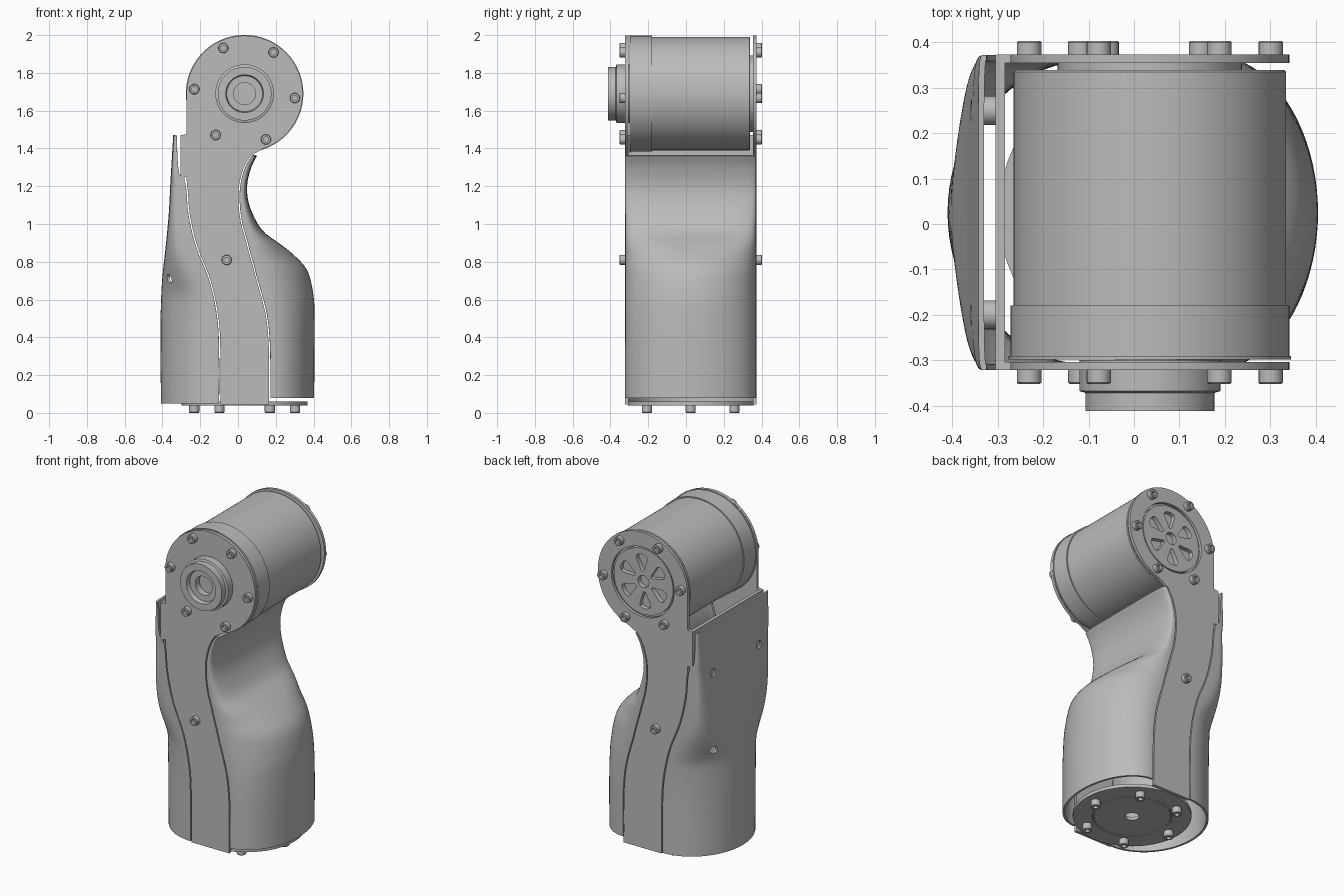
import bpy, bmesh, math
from mathutils import Vector

cube = bpy.data.objects.get("Cube")
if cube:
    bpy.data.objects.remove(cube)

grey = bpy.data.materials.new("machined grey")
grey.use_nodes = True
grey.diffuse_color = (0.5, 0.5, 0.5, 1)
grey.node_tree.nodes["Principled BSDF"].inputs["Base Color"].default_value = (0.5, 0.5, 0.5, 1)

CX, CZ = 0.035, 1.69          # motor axis
YM, HALF = 0.025, 0.347       # middle and half depth of the arm


def activate(ob):
    bpy.ops.object.select_all(action='DESELECT')
    ob.select_set(True)
    bpy.context.view_layer.objects.active = ob


def finish(ob):
    ob.data.materials.clear()
    ob.data.materials.append(grey)
    activate(ob)
    bpy.ops.object.shade_smooth_by_angle(angle=math.radians(35))
    return ob


def new_object(name, bm):
    me = bpy.data.meshes.new(name)
    bm.to_mesh(me)
    bm.free()
    ob = bpy.data.objects.new(name, me)
    bpy.context.collection.objects.link(ob)
    return ob


def lathe(name, profile, origin, axis, seg=64):
    """Spin (radius, height) points around an axis through origin."""
    bm = bmesh.new()
    verts = [bm.verts.new((r, 0, h)) for r, h in profile]
    edges = [bm.edges.new(p) for p in zip(verts, verts[1:])]
    bmesh.ops.spin(bm, geom=verts + edges, axis=(0, 0, 1), cent=(0, 0, 0),
                   angle=math.tau, steps=seg)
    bmesh.ops.remove_doubles(bm, verts=bm.verts, dist=1e-5)
    bmesh.ops.recalc_face_normals(bm, faces=bm.faces)
    q = Vector(axis).to_track_quat('Z', 'Y')
    for v in bm.verts:
        v.co = q @ v.co + Vector(origin)
    return finish(new_object(name, bm))


def plate(name, loops, y0, y1):
    """Flat sheet in the xz plane; loops after the first are holes."""
    cu = bpy.data.curves.new(name, 'CURVE')
    cu.dimensions, cu.fill_mode, cu.extrude = '2D', 'BOTH', (y1 - y0) / 2
    for pts in loops:
        sp = cu.splines.new('POLY')
        sp.points.add(len(pts) - 1)
        for p, (x, z) in zip(sp.points, pts):
            p.co = (x, z, 0, 1)
        sp.use_cyclic_u = True
    ob = bpy.data.objects.new(name, cu)
    bpy.context.collection.objects.link(ob)
    ob.rotation_euler.x = math.pi / 2
    ob.location.y = (y0 + y1) / 2
    activate(ob)
    bpy.ops.object.convert(target='MESH')
    return finish(bpy.context.view_layer.objects.active)


def arc(r, a0=0, a1=360, n=64, cx=CX, cz=CZ):
    return [(cx + r * math.cos(math.radians(a0 + (a1 - a0) * i / n)),
             cz + r * math.sin(math.radians(a0 + (a1 - a0) * i / n))) for i in range(n)]


def smooth(table, z, col):
    """Smooth interpolation of a table of rows (z, a, b), z rising."""
    n = len(table)
    z = min(max(z, table[0][0]), table[-1][0])
    k = max(i for i in range(n - 1) if table[i][0] <= z)

    def slope(i):
        a, b = table[max(i - 1, 0)], table[min(i + 1, n - 1)]
        return (b[col] - a[col]) / (b[0] - a[0])
    h = table[k + 1][0] - table[k][0]
    t = (z - table[k][0]) / h
    return ((2*t**3 - 3*t*t + 1) * table[k][col] + (t**3 - 2*t*t + t) * h * slope(k)
            + (3*t*t - 2*t**3) * table[k + 1][col] + (t**3 - t*t) * h * slope(k + 1))


# rows: height, seam beside the side plate, outermost x
RIGHT = [(0.08, .172, .403), (0.35, .17, .405), (0.5, .157, .405), (0.6, .135, .402),
         (0.72, .1, .38), (0.78, .085, .35), (0.85, .065, .28), (0.9, .052, .215),
         (0.95, .038, .145), (1.0, .024, .105), (1.1, .01, .06), (1.2, .012, .048),
         (1.3, .038, .07), (1.36, .072, .1)]
LEFT = [(0.05, -.1, -.408), (0.3, -.1, -.41), (0.5, -.11, -.41), (0.7, -.152, -.402),
        (0.88, -.222, -.383), (1.05, -.262, -.367), (1.22, -.28, -.358),
        (1.27, -.312, -.355), (1.47, -.325, -.343)]


def shell(name, table, start, z_lo, z_hi, n_top, rows=56, cols=40):
    """Half shell: round at the base, boxier towards the top."""
    z0, z1 = table[0][0], table[-1][0]
    bm = bmesh.new()
    grid = []
    for i in range(rows + 1):
        z = z0 + (z1 - z0) * i / rows
        seam, out = smooth(table, z, 1), smooth(table, z, 2)
        f = min(max((z - z_lo) / (z_hi - z_lo), 0), 1)
        n = 2 + (n_top - 2) * f * f * (3 - 2 * f)
        row = []
        for j in range(cols + 1):
            a = start + math.pi * j / cols
            c, s = math.cos(a), math.sin(a)
            row.append(bm.verts.new((seam + (out - seam) * abs(c) ** (2 / n),
                                     YM + math.copysign(HALF * abs(s) ** (2 / n), s), z)))
        grid.append(row)
    for a, b in zip(grid, grid[1:]):
        for j in range(cols):
            bm.faces.new((a[j], a[j + 1], b[j + 1], b[j]))
    ob = new_object(name, bm)
    mod = ob.modifiers.new("thickness", 'SOLIDIFY')
    mod.thickness, mod.offset = 0.013, -1
    activate(ob)
    bpy.ops.object.modifier_apply(modifier=mod.name)
    return ob


# Cover shells
finish(shell("scooped_cover", RIGHT, -math.pi / 2, 0.8, 1.15, 5))
flat_cover = shell("flat_cover", LEFT, math.pi / 2, 0.6, 1.15, 7)

# Screw holes through the flat cover
bm = bmesh.new()
for y in (-0.2, 0.25):
    for z in (0.71, 1.19):
        q = Vector((1, 0, 0)).to_track_quat('Z', 'Y').to_matrix().to_4x4()
        q.translation = (-0.37, y, z)
        bmesh.ops.create_cone(bm, cap_ends=True, segments=24, radius1=0.023,
                              radius2=0.023, depth=0.16, matrix=q)
cutter = new_object("hole_cutter", bm)
cutter.hide_render = True
mod = flat_cover.modifiers.new("holes", 'BOOLEAN')
mod.object, mod.operation, mod.solver = cutter, 'DIFFERENCE', 'EXACT'
activate(flat_cover)
bpy.ops.object.modifier_apply(modifier=mod.name)
bpy.data.objects.remove(cutter)
finish(flat_cover)

# Side plates of the bracket
GAP = 0.007
outline = arc(0.307, 180, -75, 72)
outline += [(smooth(RIGHT, z, 1) - GAP, z) for z in [1.36 - 1.28 * i / 40 for i in range(41)]]
outline += [(0.165, 0.045), (-0.1 + GAP, 0.045)]
outline += [(smooth(LEFT, z, 1) + GAP, z) for z in [0.08 + 1.13 * i / 36 for i in range(37)]]
outline += [(-0.272, 1.25), (-0.303, 1.25), (-0.303, 1.47), (-0.272, 1.475)]
plate("front_side_plate", [outline], -0.322, -0.304)
plate("back_side_plate", [outline, arc(0.215)[::-1]], 0.355, 0.373)

# Rear wall joining the plates, with stand-offs to the cover
plate("bracket_wall", [[(-.305, 1.08), (-.284, 1.08), (-.284, 1.47), (-.305, 1.47)]], -0.321, 0.372)
for y in (-0.2, 0.25):
    lathe("cover_standoff", [(0, 0), (.032, 0), (.032, .065), (0, .065)],
          (-0.349, y, 1.19), (1, 0, 0), 24)

# Motor can, with a thicker front ring
lathe("motor_body", [(0, -.298), (.311, -.298), (.311, -.291), (.307, -.291), (.307, -.18),
                     (.3, -.18), (.3, .335), (.296, .339), (0, .339)], (CX, 0, CZ), (0, 1, 0), 96)

# Output hub
lathe("output_hub", [(0, .3), (.155, .3), (.155, .368), (.142, .372), (.142, .412), (.1, .412),
                     (.095, .385), (.058, .385), (.058, .345), (0, .345)], (CX, 0, CZ), (0, -1, 0))

# Vented end cap: teardrop openings around a centre bore
holes = [arc(0.037)[::-1]]
for k in range(6):
    base = math.radians(60 * k + 25)
    half = [(.062, 0), (.068, .009), (.1, .022), (.135, .037), (.152, .036), (.163, .022), (.166, 0)]
    tear = half + [(r, -w) for r, w in half[-2:0:-1]]
    holes.append([(CX + r * math.cos(base) - w * math.sin(base),
                   CZ + r * math.sin(base) + w * math.cos(base)) for r, w in tear])
plate("vented_cap", [arc(0.203)] + holes, 0.338, 0.366)

# Base disc with raised rim
lathe("base_disc", [(.04, .04), (.215, .04), (.22, .045), (.225, .04), (.333, .04), (.333, .06),
                    (.04, .06), (.04, .04)], (CX, YM, 0), (0, 0, 1), 72)

# Socket-head bolts
BOLT = [(0, -.005), (.027, -.005), (.027, .027), (.024, .03), (.014, .03), (.014, .012), (0, .012)]
spots = [(CX + .267 * math.cos(math.radians(60 * k - 5)),
          CZ + .267 * math.sin(math.radians(60 * k - 5))) for k in range(6)] + [(-0.06, 0.81)]
for x, z in spots:
    lathe("front_bolt", BOLT, (x, -0.322, z), (0, -1, 0), 18)
    lathe("back_bolt", BOLT, (x, 0.373, z), (0, 1, 0), 18)
for k in range(6):
    a = math.radians(60 * k)
    lathe("base_bolt", [(r, h * 4 / 3) for r, h in BOLT],
          (CX + .267 * math.cos(a), YM + .267 * math.sin(a), 0.04), (0, 0, -1), 18)
